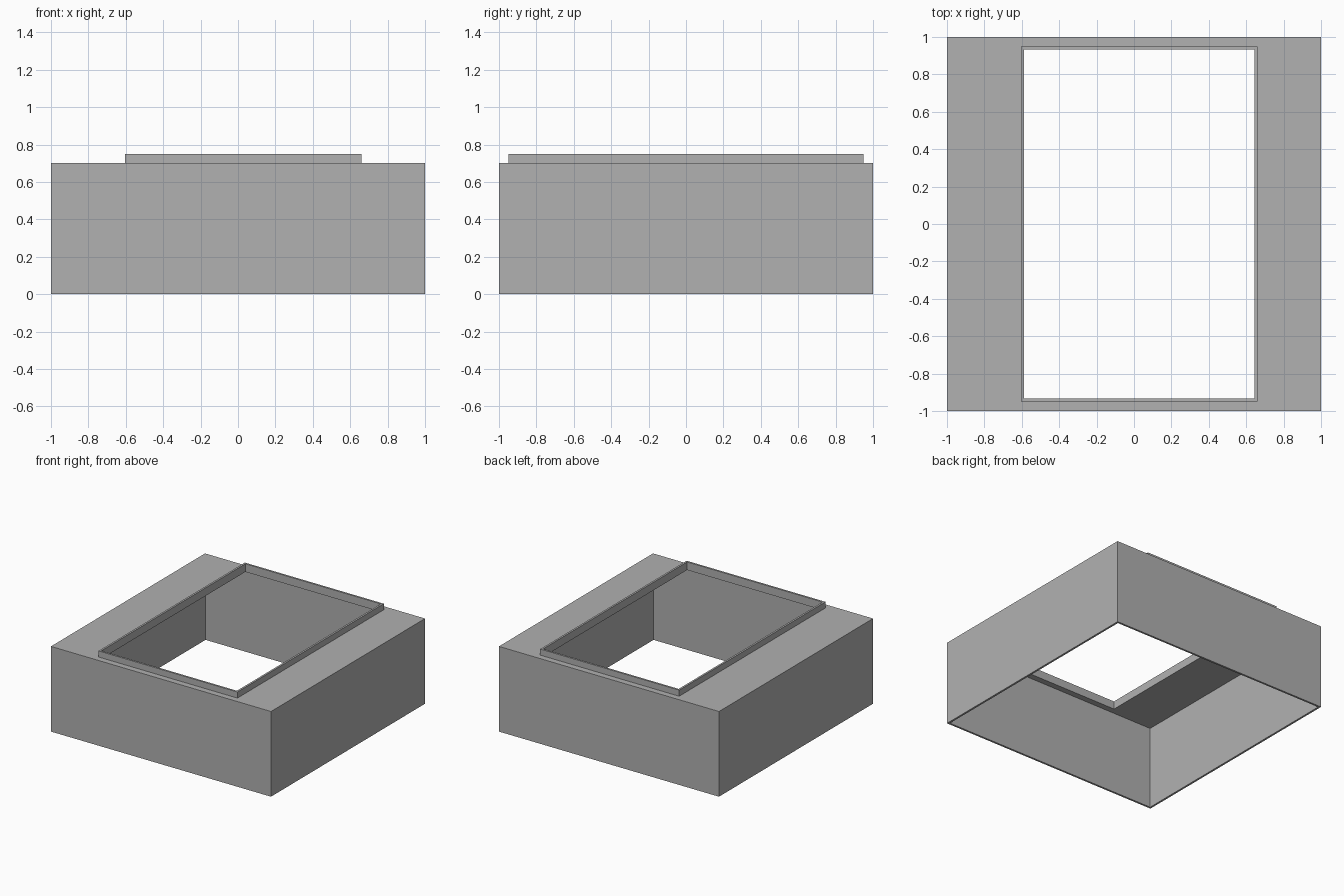
import bpy
import bmesh

cube = bpy.data.objects.get("Cube")
if cube:
    bpy.data.objects.remove(cube, do_unlink=True)

WALL = 0.016
HEIGHT = 0.70
RIM_TOP = 0.75

grey = bpy.data.materials.new("plain_grey")
grey.use_nodes = True
colour = (0.44, 0.44, 0.44, 1)
grey.diffuse_color = colour
grey.node_tree.nodes["Principled BSDF"].inputs["Base Color"].default_value = colour


def inset(rect, d):
    x0, x1, y0, y1 = rect
    return (x0 + d, x1 - d, y0 + d, y1 - d)


def frame_section(name, loops):
    """Sweep a closed section round a rectangle: each loop is (rectangle, height)."""
    bm = bmesh.new()
    rings = []
    for (x0, x1, y0, y1), z in loops:
        corners = ((x0, y0), (x1, y0), (x1, y1), (x0, y1))
        rings.append([bm.verts.new((x, y, z)) for x, y in corners])
    for a, b in zip(rings, rings[1:] + rings[:1]):
        for i in range(4):
            j = (i + 1) % 4
            bm.faces.new((a[i], a[j], b[j], b[i]))
    bmesh.ops.recalc_face_normals(bm, faces=bm.faces)
    mesh = bpy.data.meshes.new(name)
    bm.to_mesh(mesh)
    bm.free()
    mesh.materials.append(grey)
    obj = bpy.data.objects.new(name, mesh)
    bpy.context.collection.objects.link(obj)
    return obj


outer = (-1, 1, -1, 1)
rim_outer = (-0.603, 0.66, -0.95, 0.95)
inner = inset(outer, WALL)
opening = inset(rim_outer, WALL)

# Thin-walled box, open below, with a roof plate and raised rim round the opening
frame_section("hollow_box_with_rim", [
    (outer, 0),
    (outer, HEIGHT),
    (rim_outer, HEIGHT),
    (rim_outer, RIM_TOP),
    (opening, RIM_TOP),
    (opening, HEIGHT - WALL),
    (inner, HEIGHT - WALL),
    (inner, 0),
])
